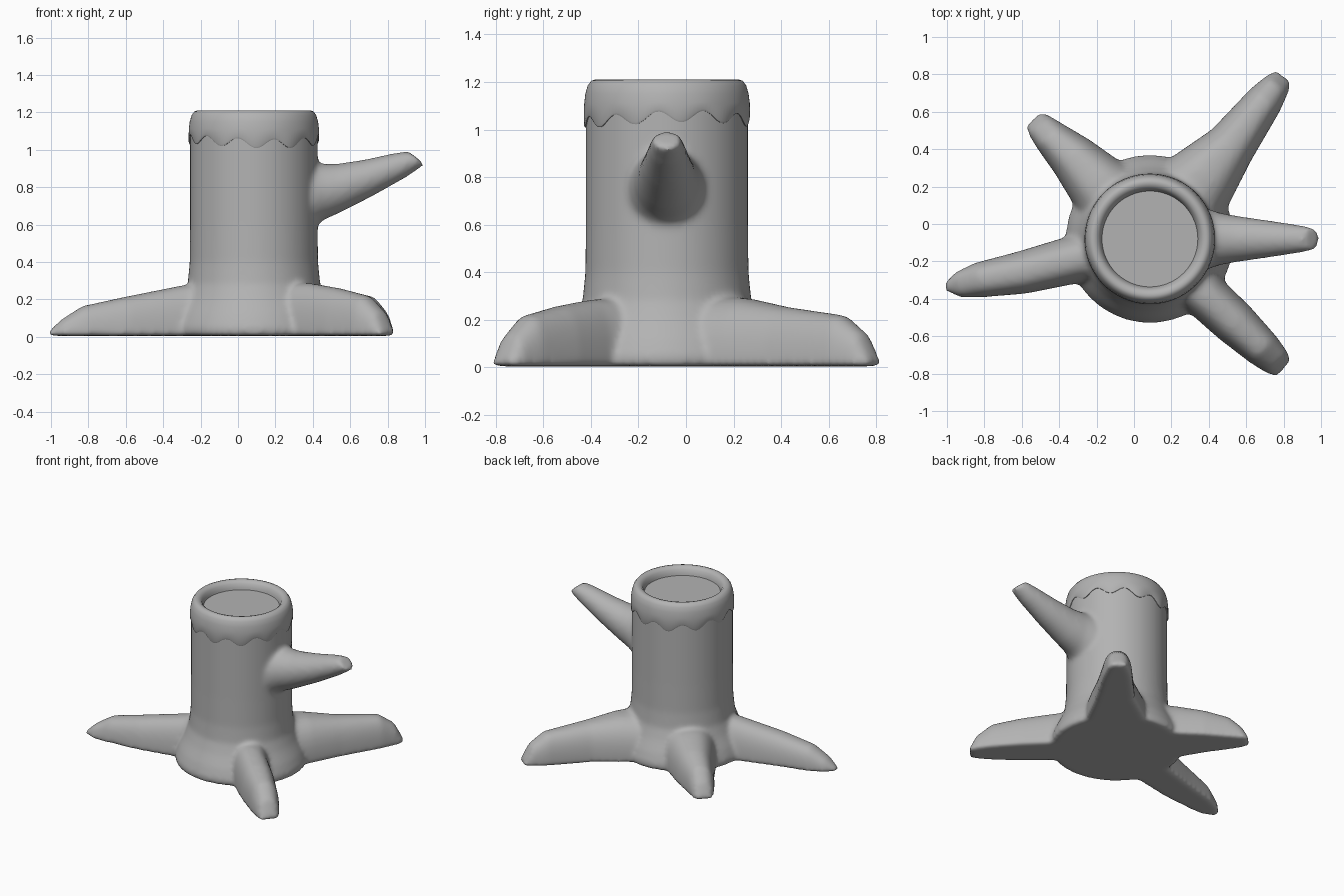
import bpy, bmesh, math
from mathutils import Vector

if "Cube" in bpy.data.objects:
    bpy.data.objects.remove(bpy.data.objects["Cube"])

CX, CY = 0.085, -0.08          # trunk axis
TAU = math.tau

grey = bpy.data.materials.new("plain grey")
grey.diffuse_color = (0.45, 0.45, 0.45, 1)
grey.use_nodes = True
grey.node_tree.nodes["Principled BSDF"].inputs["Base Color"].default_value = grey.diffuse_color


def loft(bm, rings):
    """Closed skin through a list of rings with equal point counts."""
    loops = [[bm.verts.new(p) for p in ring] for ring in rings]
    n = len(loops[0])
    for a, b in zip(loops, loops[1:]):
        for i in range(n):
            j = (i + 1) % n
            bm.faces.new((a[i], a[j], b[j], b[i]))
    bm.faces.new(loops[0][::-1])
    bm.faces.new(loops[-1])


def finish(bm, name):
    bmesh.ops.recalc_face_normals(bm, faces=bm.faces)
    me = bpy.data.meshes.new(name)
    bm.to_mesh(me)
    bm.free()
    me.materials.append(grey)
    ob = bpy.data.objects.new(name, me)
    bpy.context.collection.objects.link(ob)
    for f in me.polygons:
        f.use_smooth = True
    return ob


def circle(r, z, n=64):
    return [(CX + r * math.cos(TAU * i / n), CY + r * math.sin(TAU * i / n), z) for i in range(n)]


bm = bmesh.new()

# trunk with flared foot
loft(bm, [circle(r, z) for r, z in (
    (0.445, 0.005), (0.45, 0.05), (0.425, 0.12), (0.385, 0.2), (0.355, 0.28),
    (0.343, 0.4), (0.341, 0.6), (0.341, 0.9), (0.341, 1.12))])


# roots: arched sections with a flat underside
def root(path):
    pts = [Vector((p[0], p[1], 0)) for p in path]
    d = (pts[-1] - pts[0]).normalized()
    side = Vector((-d.y, d.x, 0))
    rings = []
    for c, (_, _, w, h) in zip(pts, path):
        ring = []
        for k in range(17):
            a = math.pi * k / 16
            u = math.copysign(abs(math.cos(a)) ** 0.8, math.cos(a))
            ring.append(c + side * (w * u) + Vector((0, 0, 0.005 + h * math.sin(a) ** 0.8)))
        rings.append(ring)
    loft(bm, rings)


# (x, y, half width, height)
root([(0.2, 0.06, 0.26, 0.30), (0.38, 0.26, 0.19, 0.285), (0.52, 0.42, 0.135, 0.25),
      (0.70, 0.66, 0.10, 0.215), (0.765, 0.745, 0.075, 0.14), (0.80, 0.79, 0.055, 0.03)])
root([(0.2, -0.19, 0.17, 0.29), (0.40, -0.40, 0.125, 0.28), (0.54, -0.53, 0.12, 0.255),
      (0.69, -0.67, 0.10, 0.215), (0.765, -0.74, 0.08, 0.13), (0.80, -0.775, 0.06, 0.03)])
root([(-0.05, -0.13, 0.17, 0.29), (-0.30, -0.185, 0.13, 0.27), (-0.60, -0.26, 0.115, 0.21),
      (-0.83, -0.30, 0.095, 0.16), (-0.94, -0.325, 0.07, 0.09), (-1.01, -0.338, 0.025, 0.025)])
root([(0.0, 0.01, 0.27, 0.30), (-0.20, 0.22, 0.17, 0.28), (-0.33, 0.36, 0.13, 0.24),
      (-0.45, 0.47, 0.095, 0.19), (-0.51, 0.53, 0.075, 0.11), (-0.54, 0.56, 0.055, 0.03)])


# branch stub: (x, z, half width, half height, lean of the section)
def oval(x, z, w, h, lean, n=24):
    return [(x - lean * math.sin(TAU * i / n), CY + w * math.cos(TAU * i / n),
             z + h * math.sin(TAU * i / n)) for i in range(n)]


loft(bm, [oval(*s) for s in (
    (0.25, 0.745, 0.165, 0.18, 0), (0.40, 0.755, 0.16, 0.175, 0), (0.46, 0.775, 0.14, 0.15, 0),
    (0.54, 0.795, 0.125, 0.13, 0.01), (0.70, 0.85, 0.102, 0.098, 0.02),
    (0.86, 0.915, 0.078, 0.065, 0.035), (0.955, 0.957, 0.06, 0.036, 0.045))])

# fuse everything into one soft skin
stump = finish(bm, "trunk_with_roots")
rm = stump.modifiers.new("fuse", 'REMESH')
rm.mode = 'VOXEL'
rm.voxel_size = 0.015
rm.use_smooth_shade = True
sm = stump.modifiers.new("soften", 'SMOOTH')
sm.factor = 0.5
sm.iterations = 10

# bark collar with wavy lower edge, rounded rim and sunken cut face
N = 132
bm = bmesh.new()
rings = []
for r, z, wave in ((0.325, 1.045, 1), (0.345, 1.043, 1), (0.349, 1.052, 1), (0.348, 1.11, 0.15),
                   (0.343, 1.15, 0), (0.333, 1.185, 0), (0.318, 1.205, 0), (0.302, 1.21, 0),
                   (0.283, 1.205, 0), (0.268, 1.19, 0), (0.259, 1.165, 0), (0.256, 1.15, 0),
                   (0.252, 1.15, 0)):
    ring = []
    for i in range(N):
        a = TAU * i / N
        dz = wave * (0.024 * math.cos(11 * (a + math.pi / 2 + 0.25)) + 0.012 * math.sin(2 * a + 1))
        ring.append((CX + r * math.cos(a), CY + r * math.sin(a), z + dz))
    rings.append(ring)
loft(bm, rings)
bmesh.ops.delete(bm, geom=[f for f in bm.faces if len(f.verts) > 4 and f.calc_center_median().z < 1.1],
                 context='FACES_ONLY')
collar = finish(bm, "bark_collar")
bpy.ops.object.select_all(action='DESELECT')
collar.select_set(True)
bpy.context.view_layer.objects.active = collar
bpy.ops.object.shade_smooth_by_angle(angle=math.radians(40))
